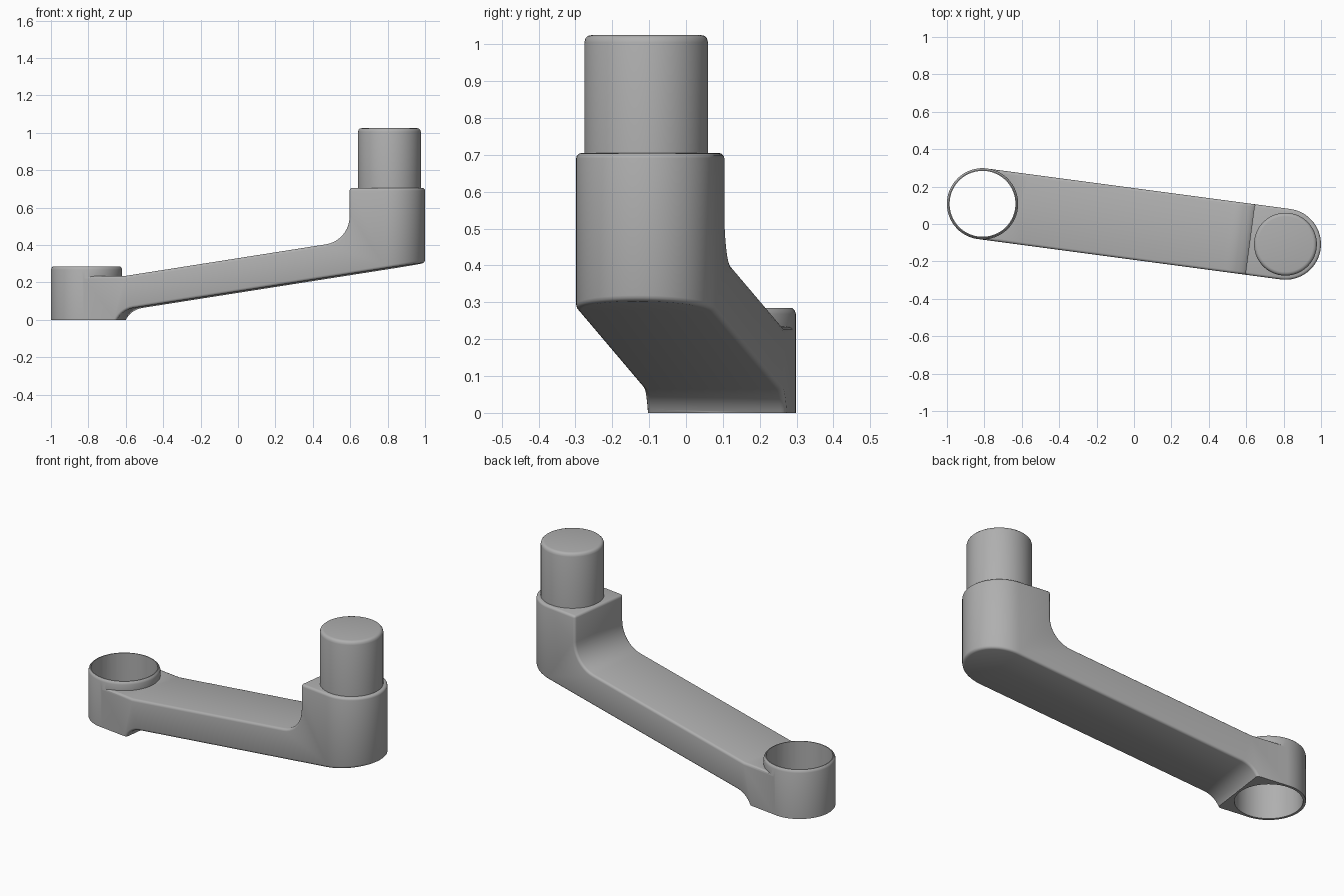
import bpy, bmesh
from math import sin, cos, pi, radians, atan2, hypot
from mathutils import Matrix

if "Cube" in bpy.data.objects:
    bpy.data.objects.remove(bpy.data.objects["Cube"])

HALF = 0.817                     # half the distance between the two axes
R = 0.19                         # radius of the rounded ends
SLOPE = 0.156                    # rise of the arm
TILT = atan2(SLOPE, 1)
TURN = Matrix.Rotation(atan2(-0.216, 1.62), 4, "Z")

metal = bpy.data.materials.new("plain_grey")
metal.use_nodes = True
metal.diffuse_color = (0.43, 0.43, 0.43, 1)
metal.node_tree.nodes["Principled BSDF"].inputs["Base Color"].default_value = metal.diffuse_color


def arc(cx, cz, r, start, end, n=10):
    return [(cx + r * cos(start + (end - start) * i / n),
             cz + r * sin(start + (end - start) * i / n)) for i in range(n + 1)]


def prism(name, points, depth):
    """Extrude a closed outline of 3D points along depth."""
    bm = bmesh.new()
    face = bm.faces.new([bm.verts.new(p) for p in points])
    grown = bmesh.ops.extrude_face_region(bm, geom=[face])["geom"]
    bmesh.ops.translate(bm, vec=depth, verts=[v for v in grown if isinstance(v, bmesh.types.BMVert)])
    return finish_mesh(name, bm)


def lathe(name, profile, x, n=64):
    """Stack rings of (radius, height) into a closed round solid."""
    bm = bmesh.new()
    rings = [[bm.verts.new((x + r * cos(2 * pi * i / n), r * sin(2 * pi * i / n), z))
              for i in range(n)] for r, z in profile]
    for a, b in zip(rings, rings[1:]):
        for i in range(n):
            j = (i + 1) % n
            bm.faces.new((a[i], a[j], b[j], b[i]))
    bm.faces.new(rings[0])
    bm.faces.new(rings[-1])
    return finish_mesh(name, bm)


def finish_mesh(name, bm):
    bmesh.ops.recalc_face_normals(bm, faces=bm.faces)
    mesh = bpy.data.meshes.new(name)
    bm.to_mesh(mesh)
    bm.free()
    mesh.materials.append(metal)
    ob = bpy.data.objects.new(name, mesh)
    bpy.context.collection.objects.link(ob)
    return ob


def boolean(ob, cutter, operation):
    mod = ob.modifiers.new(cutter.name, "BOOLEAN")
    mod.object, mod.operation, mod.solver = cutter, operation, "EXACT"
    cutter.hide_render = True


# Side profile: lower fillet, sloped underside, block, upper fillet, sloped top
def under(u):
    return 0.148 + SLOPE * u


def over(u):
    return 0.326 + SLOPE * u


small, big = 0.12, 0.15
low_u, high_u = -0.522, 0.475
low = arc(low_u, under(low_u) - small * hypot(1, SLOPE), small, pi, pi / 2 + TILT)
high = arc(high_u, over(high_u) + big * hypot(1, SLOPE), big, 0, TILT - pi / 2)
side = ([(-1.2, -0.2), (low[0][0], -0.2)] + low + [(1.2, under(1.2)), (1.2, 0.705), (high[0][0], 0.705)]
        + high + [(-0.59, over(-0.59)), (-1.2, over(-0.59))])
arm = prism("crank_arm", [(u, -0.4, z) for u, z in side], (0, 0.8, 0))

# Plan outline with rounded ends
plan = arc(HALF, 0, R, -pi / 2, pi / 2, 32) + arc(-HALF, 0, R, pi / 2, 3 * pi / 2, 32)
outline = prism("outline_helper", [(x, y, -0.5) for x, y in plan], (0, 0, 2))
floor = prism("floor_helper", [(-2, -1, -1), (2, -1, -1), (2, 1, -1), (-2, 1, -1)], (0, 0, 1))

# Socket ring and its bore
ring = lathe("socket_ring", [(R + 0.0005, 0), (R + 0.0005, 0.268), (0.187, 0.278), (0.181, 0.284), (0.17, 0.285)], -HALF)
bore = lathe("bore_helper", [(0.176, -0.5), (0.176, 0.5)], -HALF)

boolean(arm, outline, "INTERSECT")
bevel = arm.modifiers.new("soft_edges", "BEVEL")
bevel.width, bevel.segments = 0.014, 3
bevel.limit_method, bevel.angle_limit = "ANGLE", radians(35)
bevel.use_clamp_overlap = False
boolean(arm, floor, "DIFFERENCE")
boolean(arm, ring, "UNION")
boolean(arm, bore, "DIFFERENCE")

# Bake the shape and drop the helpers
bpy.context.view_layer.update()
graph = bpy.context.evaluated_depsgraph_get()
solid = bpy.data.meshes.new_from_object(arm.evaluated_get(graph))
arm.modifiers.clear()
arm.data = solid
for helper in (outline, floor, ring, bore):
    bpy.data.objects.remove(helper)

# Upright pin on the block
pin = lathe("handle_pin", [(0.168, 0.69), (0.168, 1.005), (0.165, 1.016), (0.158, 1.023), (0.148, 1.025)], HALF)

for ob in (arm, pin):
    ob.data.transform(TURN)
    bpy.ops.object.select_all(action="DESELECT")
    ob.select_set(True)
    bpy.context.view_layer.objects.active = ob
    bpy.ops.object.shade_smooth_by_angle(angle=radians(35))
